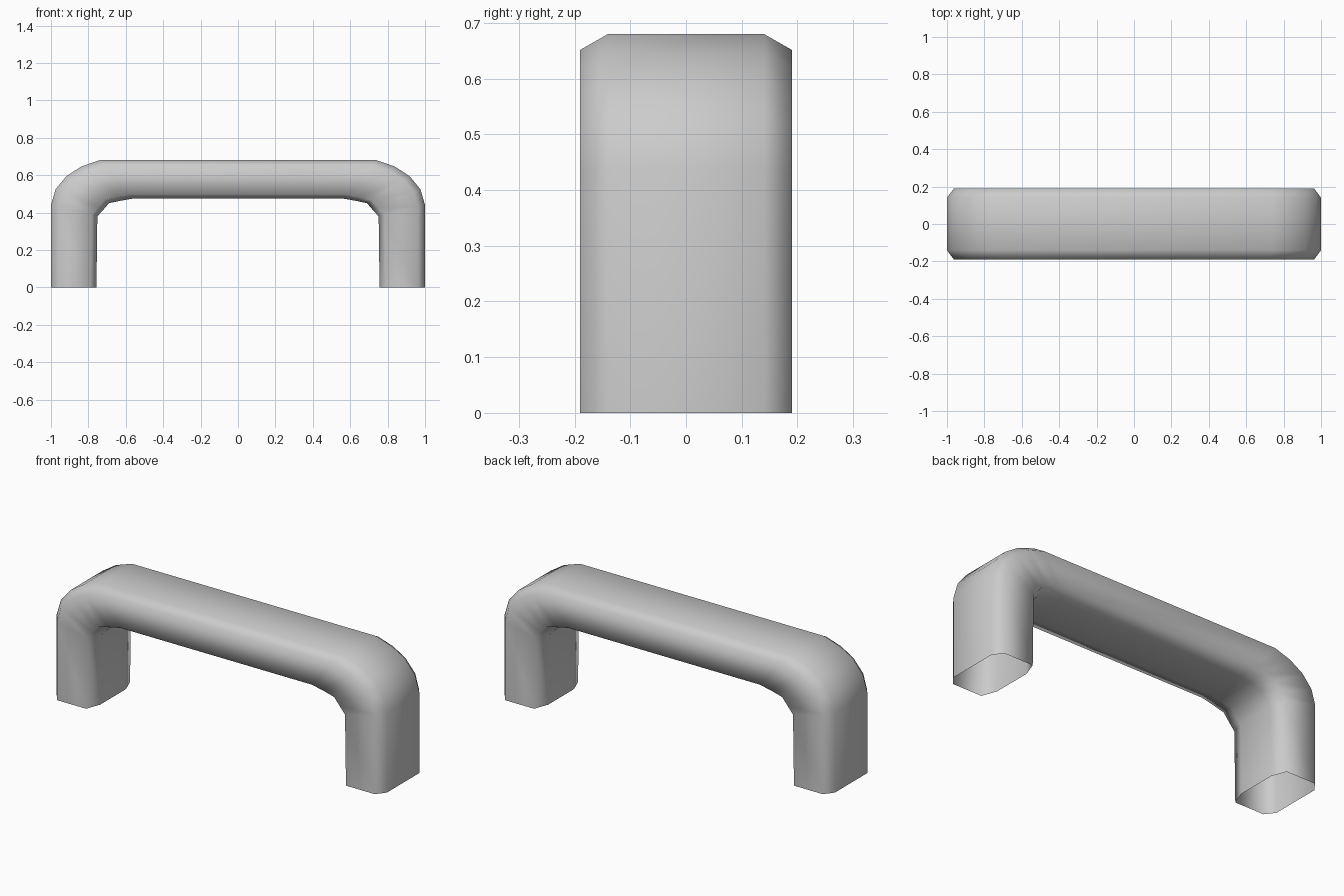
import bpy
import bmesh
from mathutils import Vector

cube = bpy.data.objects.get("Cube")
if cube:
    bpy.data.objects.remove(cube, do_unlink=True)

# Plain grey material
grey = bpy.data.materials.new("light grey")
grey.use_nodes = True
colour = (0.6, 0.6, 0.6, 1)
grey.diffuse_color = colour
grey.node_tree.nodes["Principled BSDF"].inputs["Base Color"].default_value = colour

# Outer and inner bend profiles (x, z), foot to top bar
outer = [(1, 0), (1, .44), (.975, .525), (.917, .595), (.837, .647), (.74, .68)]
inner = [(.757, 0), (.752, .38), (.72, .415), (.69, .45), (.625, .464), (.56, .475)]


def section(bm, o, i, side):
    """One bevelled eight-sided ring spanning the outer and inner profile."""
    o, i = Vector((side * o[0], 0, o[1])), Vector((side * i[0], 0, i[1]))
    d = (i - o).normalized()
    half = [(o, .14), (o + d * .038, .19), (i - d * .03, .19), (i, .11)]
    ring = half + [(p, -y) for p, y in reversed(half)]
    return [bm.verts.new((p.x, y, p.z)) for p, y in ring]


# Sweep the handle from one foot, over the bar, to the other foot
bm = bmesh.new()
pairs = list(zip(outer, inner))
rings = [section(bm, o, i, -1) for o, i in pairs]
rings += [section(bm, o, i, 1) for o, i in reversed(pairs)]
for a, b in zip(rings, rings[1:]):
    for k in range(len(a)):
        n = (k + 1) % len(a)
        bm.faces.new((a[k], a[n], b[n], b[k]))
bmesh.ops.recalc_face_normals(bm, faces=bm.faces)
top = max(bm.faces, key=lambda f: f.calc_center_median().z)
if top.normal.z < 0:
    bmesh.ops.reverse_faces(bm, faces=bm.faces)
for f in bm.faces:
    f.smooth = True

mesh = bpy.data.meshes.new("handle")
bm.to_mesh(mesh)
bm.free()
mesh.materials.append(grey)
handle = bpy.data.objects.new("handle", mesh)
bpy.context.collection.objects.link(handle)
